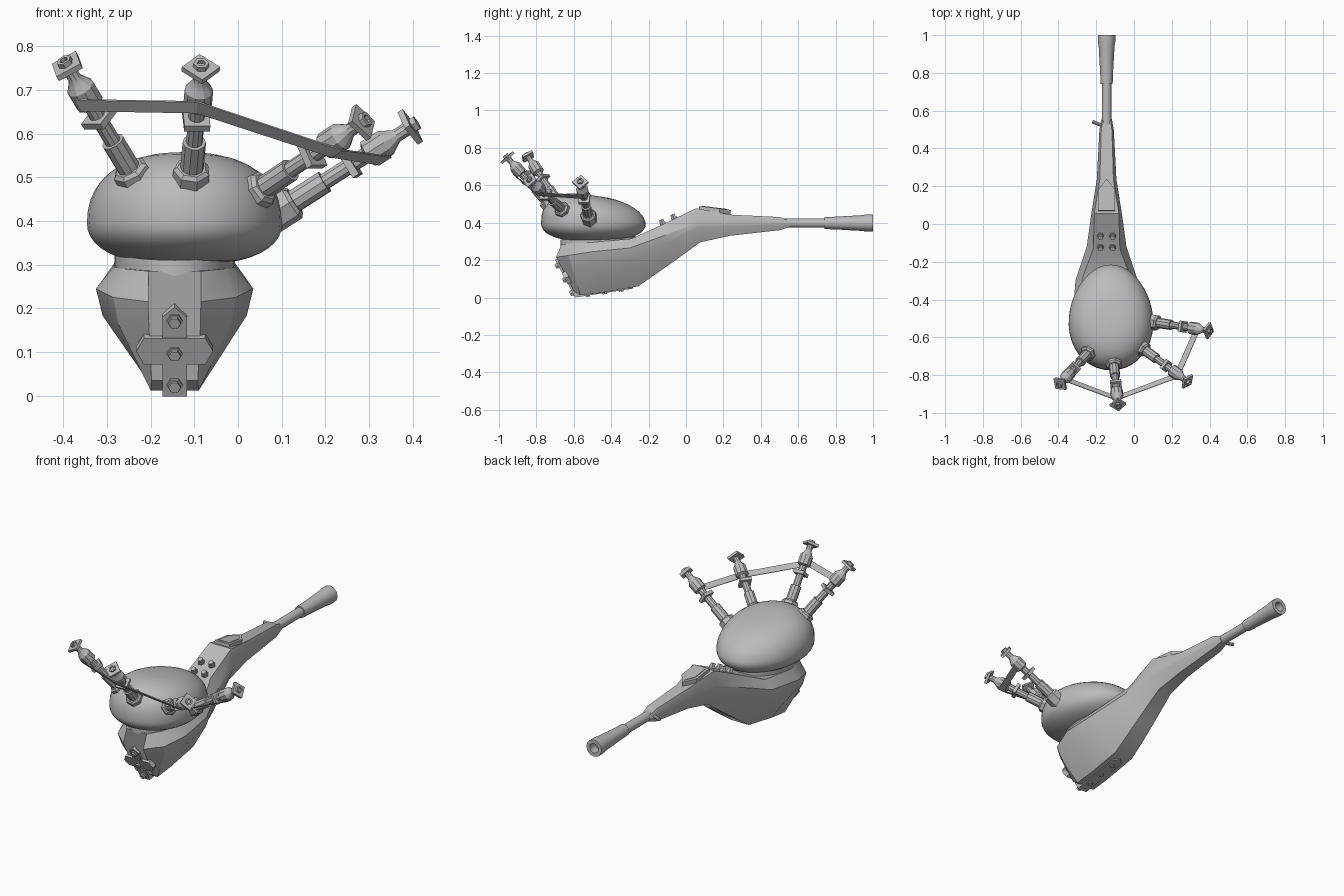
import bpy, bmesh, math
from mathutils import Vector

if "Cube" in bpy.data.objects:
    bpy.data.objects.remove(bpy.data.objects["Cube"])

CX = -0.145  # centre line of the body
grey = bpy.data.materials.new("grey")
grey.diffuse_color = (0.5, 0.5, 0.5, 1)
grey.use_nodes = True
grey.node_tree.nodes["Principled BSDF"].inputs["Base Color"].default_value = grey.diffuse_color


def make(name, verts, faces, smooth=None):
    me = bpy.data.meshes.new(name)
    me.from_pydata([tuple(v) for v in verts], [], faces)
    bm = bmesh.new()
    bm.from_mesh(me)
    bmesh.ops.recalc_face_normals(bm, faces=bm.faces)
    bm.to_mesh(me)
    bm.free()
    me.materials.append(grey)
    ob = bpy.data.objects.new(name, me)
    bpy.context.collection.objects.link(ob)
    if smooth:
        bpy.ops.object.select_all(action='DESELECT')
        ob.select_set(True)
        bpy.context.view_layer.objects.active = ob
        bpy.ops.object.shade_smooth_by_angle(angle=math.radians(smooth))
    return ob


def loft(name, rings, smooth=None):
    n = len(rings[0])
    verts = [v for r in rings for v in r]
    faces = [(i * n + j, i * n + (j + 1) % n, (i + 1) * n + (j + 1) % n, (i + 1) * n + j)
             for i in range(len(rings) - 1) for j in range(n)]
    faces += [tuple(range(n))[::-1], tuple(range(len(verts) - n, len(verts)))]
    return make(name, verts, faces, smooth)


def lathe(name, base, axis, profile, n, smooth=None, turn=0.0):
    """Rings of (distance, radius) along an axis."""
    base, axis = Vector(base), Vector(axis).normalized()
    up = Vector((0, 0, 1)) if abs(axis.z) < 0.99 else Vector((0, 1, 0))
    u = axis.cross(up).normalized()
    v = u.cross(axis)
    rings = []
    for d, r in profile:
        ring = []
        for k in range(n):
            a = 2 * math.pi * k / n + turn
            ring.append(base + axis * d + u * (r * math.cos(a)) + v * (r * math.sin(a)))
        rings.append(ring)
    return loft(name, rings, smooth)


def plate(name, outline, origin, u, v, thick):
    """Flat outline in the u, v plane, raised along its normal."""
    u, v, o = Vector(u).normalized(), Vector(v).normalized(), Vector(origin)
    w = u.cross(v)
    return loft(name, [[o + u * a + v * b + w * h for a, b in outline] for h in (-thick, thick)])


def stud(name, at, axis, r=0.018, h=0.016):
    lathe(name, at, axis, [(-0.01, r * 1.3), (h * 0.4, r * 1.3), (h * 0.4, r), (h, r)], 6)


# body and neck: bottom, seam and top each as (y, z, half width)
stations = [
    ((-0.60, 0.035, 0.053), (-0.695, 0.215, 0.06), (-0.665, 0.285, 0.06)),
    ((-0.565, 0.012, 0.055), (-0.63, 0.225, 0.14), (-0.60, 0.290, 0.11)),
    ((-0.45, 0.025, 0.055), (-0.50, 0.245, 0.18), (-0.50, 0.295, 0.14)),
    ((-0.255, 0.06, 0.055), (-0.30, 0.265, 0.165), (-0.29, 0.315, 0.13)),
    ((-0.09, 0.175, 0.05), (-0.12, 0.33, 0.105), (-0.13, 0.388, 0.07)),
    ((0.075, 0.295, 0.04), (0.06, 0.40, 0.08), (0.055, 0.477, 0.065)),
    ((0.235, 0.33, 0.03), (0.235, 0.40, 0.052), (0.235, 0.443, 0.036)),
    ((0.50, 0.36, 0.025), (0.50, 0.40, 0.038), (0.50, 0.43, 0.028)),
    ((0.555, 0.378, 0.018), (0.555, 0.395, 0.028), (0.555, 0.41, 0.02)),
]
rings = []
for b, s, t in stations:
    m = [b[i] * 0.28 + s[i] * 0.72 for i in range(3)]
    m[2] = b[2] * 0.12 + s[2] * 0.88
    side = [b, m, s, t]
    rings.append([(CX + w, y, z) for y, z, w in side] + [(CX - w, y, z) for y, z, w in side[::-1]])
loft("body", rings, 28)

# collar between body and bag
loft("collar", [[(CX + 0.138 * math.cos(a), -0.47 + 0.2 * math.sin(a), z + 0.02 * math.sin(a))
                 for a in [2 * math.pi * k / 32 for k in range(32)]] for z in (0.26, 0.33)], 40)


# bag: egg-shaped cushion, peak shifted to the front
def spow(v, p):
    return math.copysign(abs(v) ** p, v)


rings = []
for i in range(1, 20):
    p = -math.pi / 2 + math.pi * i / 20
    r, h = max(math.cos(p), 0) ** 0.72, spow(math.sin(p), 0.95)
    ring = []
    for k in range(40):
        a = 2 * math.pi * k / 40
        cx, sy = math.cos(a) * r, math.sin(a) * r
        x = -0.122 + 0.223 * cx * (1 - 0.10 * sy)
        y = -0.495 + 0.28 * sy
        z = 0.395 + h * ((0.152 - 0.03 * sy) if h > 0 else 0.095) - 0.012 * sy * (h > 0)
        ring.append((x, y, z))
    rings.append(ring)
loft("bag", rings, 60)

# four drone pipes from base to tip
drones = [((-0.237, -0.677, 0.50), (-0.392, -0.847, 0.757)),
          ((-0.107, -0.735, 0.50), (-0.085, -0.957, 0.75)),
          ((0.042, -0.656, 0.465), (0.285, -0.835, 0.627)),
          ((0.105, -0.52, 0.43), (0.397, -0.565, 0.617))]
band = []
for base, tip in drones:
    b, d = Vector(base), Vector(tip) - Vector(base)
    L = d.length
    lathe("drone_socket", b, d, [(-0.04, 0.043), (0.022, 0.043), (0.03, 0.034)], 7)
    lathe("drone_pipe", b, d, [(0, 0.027), (0.32 * L, 0.027), (0.32 * L, 0.019), (0.64 * L, 0.019),
                               (0.66 * L, 0.033), (0.80 * L, 0.033), (0.84 * L, 0.024),
                               (0.88 * L, 0.016), (L, 0.016)], 10, 30)
    lathe("drone_guard", b, d, [(0.50 * L, 0.042), (0.55 * L, 0.042)], 4, turn=math.pi / 4)
    lathe("drone_cap", b, d, [(0.97 * L, 0.044), (1.01 * L, 0.044)], 4)
    lathe("drone_cap_nut", b, d, [(L, 0.018), (1.045 * L, 0.018), (1.045 * L, 0.010), (1.02 * L, 0.010)], 6)
    band.append((b + d * 0.73, d.normalized()))

# ribbon tied round the outside of the pipes
rings = []
for c, ax in band:
    out = (c - Vector((-0.08, -0.5, c.z)))
    out = (out - ax * out.dot(ax)).normalized()
    o = c + out * 0.034
    rings.append([o + ax * s * 0.017 + out * t * 0.002 for s, t in ((-1, -1), (1, -1), (1, 1), (-1, 1))])
loft("ribbon", rings)

# front strap, crossed panel and studs on the sloping prow
slope = Vector((0, -0.095, 0.18)).normalized()
face_n = Vector((1, 0, 0)).cross(slope)


def prow(z):
    return Vector((CX, -0.60 - (z - 0.035) * 0.095 / 0.18, z))


plate("front_strap", [(-0.028, -0.03), (0.028, -0.03), (0.028, 0.175), (0, 0.2), (-0.028, 0.175)],
      prow(0.03), (1, 0, 0), slope, 0.010)
plate("cross_panel", [(-0.088, 0), (-0.07, -0.034), (0.07, -0.034), (0.088, 0), (0.07, 0.034), (-0.07, 0.034)],
      prow(0.107), (1, 0, 0), slope, 0.012)
for z in (0.177, 0.102, 0.03):
    stud("front_stud", prow(z) + face_n * 0.01, face_n, 0.014)
keel = Vector((0, 0.31, 0.048)).normalized()
plate("keel_strap", [(-0.028, -0.02), (0.028, -0.02), (0.028, 0.26), (0, 0.285), (-0.028, 0.26)],
      (CX, -0.565, 0.012), (1, 0, 0), keel, 0.008)
for t in (0.04, 0.13, 0.22):
    stud("keel_stud", Vector((CX, -0.565, 0.010)) + keel * t, keel.cross(Vector((1, 0, 0))), 0.014, 0.012)

# deck studs
deck_n = Vector((0, -0.435, 0.9))
for sx in (-1, 1):
    for y in (-0.122, -0.062):
        stud("deck_stud", (CX + sx * 0.032, y, 0.388 + (y + 0.13) * 0.48), deck_n, 0.014, 0.026)

# pointed panel on top of the neck
top_v = Vector((0, 0.16, -0.02))
outer = [(-0.045, 0), (0.045, 0), (0.045, 0.11), (0, 0.17), (-0.045, 0.11)]
plate("neck_panel", outer, (CX, 0.07, 0.477), (1, 0, 0), top_v, 0.012)
plate("neck_panel_inset", [(x * 0.7, 0.015 + y * 0.8) for x, y in outer], (CX, 0.07, 0.487), (1, 0, 0), top_v, 0.005)
lathe("panel_foot", (CX, 0.14, 0.42), (0, 0, 1), [(0, 0.03), (0.05, 0.03)], 8)

# side peg
lathe("side_peg", (CX - 0.02, 0.52, 0.40), (-1, 0.4, 0), [(0, 0.009), (0.06, 0.009)], 8, 40)

# blow pipe with flared hollow end
lathe("blow_pipe", (CX, 0.50, 0.398), (0, 1, 0),
      [(0, 0.025), (0.24, 0.025), (0.24, 0.032), (0.30, 0.034), (0.44, 0.042), (0.465, 0.046),
       (0.50, 0.046), (0.50, 0.026), (0.45, 0.026)], 12, 40)
